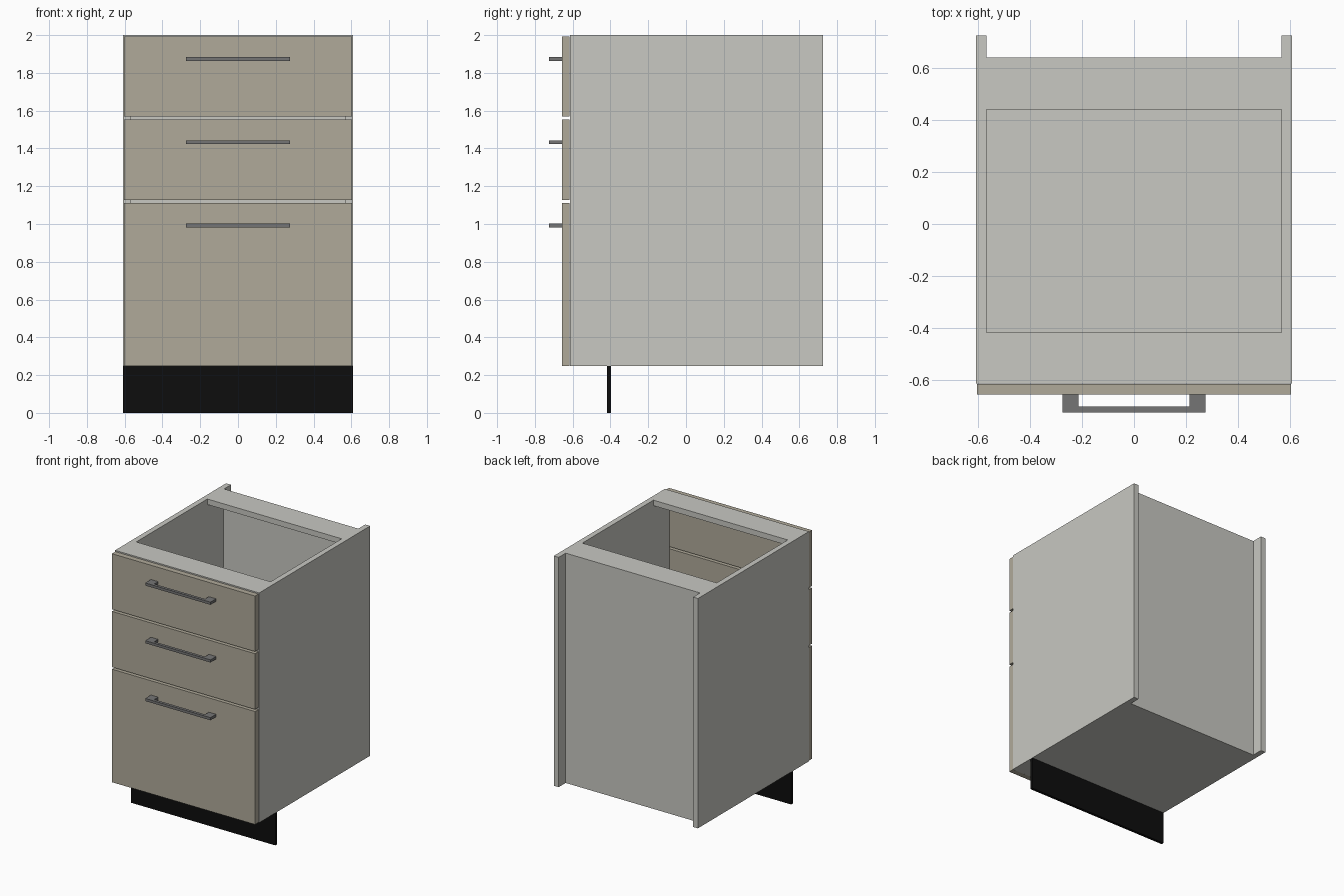
import bpy

if "Cube" in bpy.data.objects:
    bpy.data.objects.remove(bpy.data.objects["Cube"])


def material(name, rgb):
    m = bpy.data.materials.new(name)
    m.diffuse_color = (*rgb, 1)
    m.use_nodes = True
    m.node_tree.nodes["Principled BSDF"].inputs["Base Color"].default_value = m.diffuse_color
    return m


GREY = material("light grey board", (0.58, 0.58, 0.54))
BEIGE = material("beige front", (0.434, 0.402, 0.323))
METAL = material("grey metal", (0.178, 0.178, 0.178))
BLACK = material("black plinth", (0.004, 0.004, 0.004))


def box(name, x, y, z, mat):
    """Box from (min, max) ranges on each axis."""
    v = [(a, b, c) for a in x for b in y for c in z]
    f = [(0, 1, 3, 2), (4, 6, 7, 5), (0, 4, 5, 1),
         (2, 3, 7, 6), (0, 2, 6, 4), (1, 5, 7, 3)]
    me = bpy.data.meshes.new(name)
    me.from_pydata(v, [], f)
    me.materials.append(mat)
    ob = bpy.data.objects.new(name, me)
    bpy.context.collection.objects.link(ob)
    return ob


BOTTOM, TOP = 0.247, 2.0
FRONT, BACK = -0.613, 0.725
INNER, OUTER = 0.567, 0.608
T = 0.042
REAR = 0.634          # inner face of the back panel
inside = (-INNER, INNER)

# Carcass: sides, floor, thin recessed back, two top rails
box("left_side", (-OUTER, -INNER), (FRONT, BACK), (BOTTOM, TOP), GREY)
box("right_side", (INNER, OUTER), (FRONT, BACK), (BOTTOM, TOP), GREY)
box("bottom_panel", inside, (FRONT, REAR), (BOTTOM, BOTTOM + T), GREY)
box("back_panel", inside, (REAR, REAR + 0.007), (BOTTOM, TOP), GREY)
box("front_rail", inside, (FRONT, -0.417), (TOP - T, TOP), GREY)
box("rear_rail", inside, (0.44, REAR), (TOP - T, TOP), GREY)

# Recessed plinth
box("plinth", (-OUTER, OUTER), (-0.419, -0.398), (0, BOTTOM), BLACK)

# Drawer fronts, each with a bar handle on two blocks
DOOR = -0.657
TIP = -0.725
drawers = [("top", 1.568, 1.992, 1.873),
           ("middle", 1.127, 1.552, 1.433),
           ("bottom", 0.249, 1.111, 0.992)]
for name, lo, hi, hz in drawers:
    box(name + "_drawer_front", (-0.604, 0.604), (DOOR, FRONT - 0.003), (lo, hi), BEIGE)
    zr = (hz - 0.01, hz + 0.01)
    box(name + "_handle_bar", (-0.214, 0.214), (TIP, -0.703), zr, METAL)
    box(name + "_handle_left_block", (-0.275, -0.214), (TIP, DOOR), zr, METAL)
    box(name + "_handle_right_block", (0.214, 0.275), (TIP, DOOR), zr, METAL)
